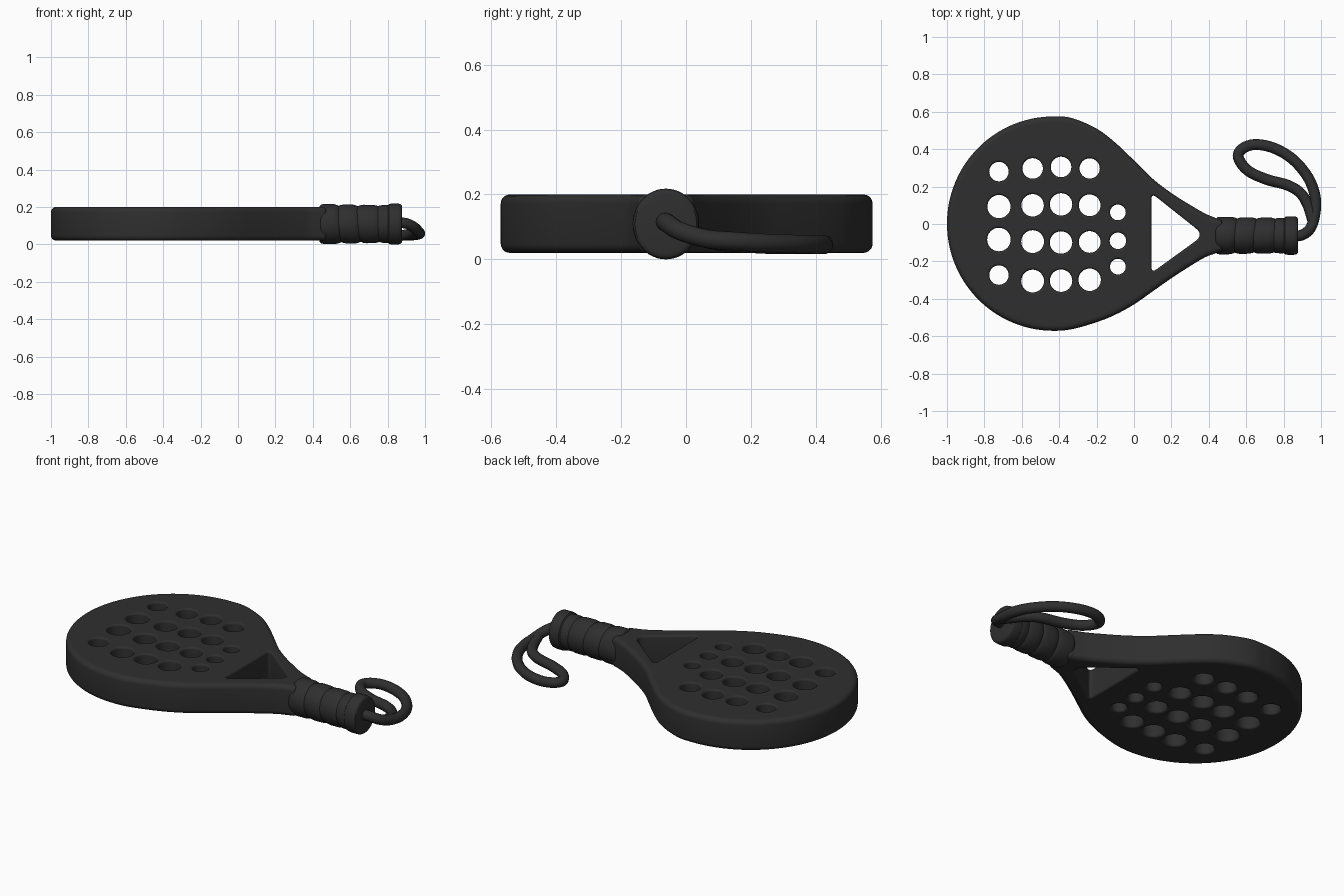
import bpy, bmesh, math
from mathutils import Vector

if "Cube" in bpy.data.objects:
    bpy.data.objects.remove(bpy.data.objects["Cube"])

black = bpy.data.materials.new("matte black")
black.diffuse_color = (0.028, 0.028, 0.028, 1)
black.use_nodes = True
black.node_tree.nodes["Principled BSDF"].inputs["Base Color"].default_value = black.diffuse_color


def finish(ob, angle=40):
    ob.data.materials.append(black)
    bpy.ops.object.select_all(action='DESELECT')
    bpy.context.view_layer.objects.active = ob
    ob.select_set(True)
    bpy.ops.object.shade_smooth_by_angle(angle=math.radians(angle))


def mesh_object(name, bm):
    bmesh.ops.recalc_face_normals(bm, faces=bm.faces[:])
    me = bpy.data.meshes.new(name)
    bm.to_mesh(me)
    bm.free()
    ob = bpy.data.objects.new(name, me)
    bpy.context.collection.objects.link(ob)
    finish(ob)
    return ob


def smooth_path(pts, steps, closed):
    """Catmull-Rom samples through the points."""
    p = [Vector(q) for q in pts]
    n = len(p)
    out = []
    for i in range(n if closed else n - 1):
        if closed:
            a, b, c, d = (p[(i + k) % n] for k in (-1, 0, 1, 2))
        else:
            a, b, c, d = (p[min(max(i + k, 0), n - 1)] for k in (-1, 0, 1, 2))
        for s in range(steps):
            t = s / steps
            out.append(0.5 * (2 * b + (c - a) * t + (2 * a - 5 * b + 4 * c - d) * t * t
                              + (3 * b - a - 3 * c + d) * t ** 3))
    if not closed:
        out.append(p[-1])
    return out


def circle(x, y, r, n=32):
    return [Vector((x + r * math.cos(2 * math.pi * i / n),
                    y + r * math.sin(2 * math.pi * i / n))) for i in range(n)]


def rounded(corners, n=6):
    """Counter-clockwise polygon with rounded corners given as (x, y, radius)."""
    out = []
    m = len(corners)
    for i, (x, y, r) in enumerate(corners):
        c = Vector((x, y))
        a = c + (Vector(corners[i - 1][:2]) - c).normalized() * r
        b = c + (Vector(corners[(i + 1) % m][:2]) - c).normalized() * r
        for k in range(n + 1):
            t = k / n
            out.append(a * (1 - t) ** 2 + c * 2 * t * (1 - t) + b * t * t)
    return out


Z0, Z1 = 0.02, 0.2


def wall(bm, loop, bevel, sign):
    """Rounded wall along a counter-clockwise loop; returns bottom and top edge loops."""
    n = len(loop)
    normals = []
    for i in range(n):
        t = (loop[(i + 1) % n] - loop[i - 1]).normalized()
        normals.append(Vector((t.y, -t.x)))
    low = [(bevel * 1.2, Z0)]
    for k in range(6):
        a = math.pi / 2 * k / 5
        low.append((bevel * (1 - math.sin(a)), Z0 + bevel * (1 - math.cos(a))))
    levels = low + [(o, Z0 + Z1 - z) for o, z in reversed(low)]
    rings = []
    for off, z in levels:
        rings.append([bm.verts.new((*(p - nn * off * sign), z)) for p, nn in zip(loop, normals)])
    for r, s in zip(rings, rings[1:]):
        for i in range(n):
            j = (i + 1) % n
            bm.faces.new((r[i], r[j], s[j], s[i]))
    return [[bm.edges.get((r[i], r[(i + 1) % n])) for i in range(n)] for r in (rings[0], rings[-1])]


# racket outline: round head running into the neck
head = [(-0.43 + 0.57 * math.cos(math.radians(a)), 0.002 + 0.573 * math.sin(math.radians(a)))
        for a in range(80, 281, 10)]
lower = [(-0.2, -0.525), (-0.1, -0.485), (0, -0.43), (0.1, -0.36), (0.2, -0.29), (0.3, -0.225),
         (0.38, -0.178), (0.44, -0.155), (0.475, -0.13)]
upper = [(0.475, 0.005), (0.44, 0.03), (0.38, 0.056), (0.3, 0.102), (0.2, 0.165), (0.1, 0.242),
         (0, 0.34), (-0.1, 0.435), (-0.2, 0.51)]
outline = smooth_path(head + lower + upper, 4, True)

# drilled holes, column by column: x, then (y, radius)
columns = {
    -0.722: [(0.28, .052), (0.093, .062), (-0.083, .063), (-0.273, .052)],
    -0.542: [(0.297, .055), (0.1, .06), (-0.094, .061), (-0.305, .061)],
    -0.39: [(0.305, .055), (0.105, .06), (-0.099, .06), (-0.303, .06)],
    -0.237: [(0.297, .054), (0.1, .058), (-0.096, .058), (-0.298, .06)],
    -0.086: [(0.062, .042), (-0.09, .044), (-0.228, .042)],
}
bm = bmesh.new()
loops = [wall(bm, outline, 0.028, 1)]
for x, items in columns.items():
    for y, r in items:
        loops.append(wall(bm, circle(x, y, r), 0.012, -1))

# triangular throat opening
throat = rounded([(0.093, 0.165, 0.035), (0.093, -0.262, 0.035), (0.375, -0.058, 0.06)])
loops.append(wall(bm, throat, 0.012, -1))

# faces of the racket
for side in (0, 1):
    edges = [e for pair in loops for e in pair[side]]
    bmesh.ops.triangle_fill(bm, use_beauty=True, use_dissolve=False, edges=edges, normal=(0, 0, 1))
mesh_object("racket_body", bm)

# wrapped grip: turned profile of (x, radius) with slightly slanted tape ridges
CY, CZ = -0.062, 0.109
profile = [(.435, .06), (.437, .096), (.445, .104), (.46, .107), (.52, .106), (.535, .102),
           (.545, .097), (.555, .101), (.575, .104), (.625, .103), (.64, .099), (.648, .095),
           (.66, .1), (.68, .103), (.73, .102), (.745, .098), (.752, .095), (.763, .1),
           (.795, .101), (.803, .1), (.808, .107), (.82, .109), (.855, .109), (.868, .107),
           (.875, .101), (.877, .09)]
bm = bmesh.new()
N = 48
rings = []
for x, r in profile:
    slant = 0.12 * max(0.0, math.sin(math.pi * (x - 0.435) / 0.37)) if x < 0.805 else 0
    ring = []
    for i in range(N):
        a = 2 * math.pi * i / N
        y, z = r * 0.94 * math.cos(a), r * math.sin(a)
        ring.append(bm.verts.new((x + slant * (y - z) * 0.7, CY + y, CZ + z)))
    rings.append(ring)
for r, s in zip(rings, rings[1:]):
    for i in range(N):
        j = (i + 1) % N
        bm.faces.new((r[i], r[j], s[j], s[i]))
bm.faces.new(rings[0])
bm.faces.new(rings[-1])
mesh_object("grip", bm)

# wrist strap: looped cord leaving the butt of the grip
path = [(.85, -.065, .115), (.90, -.058, .112), (.945, -.02, .088), (.968, .06, .064),
        (.968, .15, .056), (.93, .25, .05), (.85, .345, .047), (.75, .405, .045),
        (.65, .425, .045), (.58, .403, .045), (.558, .355, .045), (.61, .285, .045),
        (.71, .238, .046), (.82, .208, .048), (.89, .165, .05), (.93, .1, .056), (.955, .02, .074)]
pts = smooth_path(path, 6, False)
cu = bpy.data.curves.new("wrist_strap", 'CURVE')
cu.dimensions = '3D'
cu.bevel_depth = 0.029
cu.bevel_resolution = 5
cu.use_fill_caps = True
sp = cu.splines.new('POLY')
sp.points.add(len(pts) - 1)
for q, p in zip(sp.points, pts):
    q.co = (*p, 1)
strap = bpy.data.objects.new("wrist_strap", cu)
bpy.context.collection.objects.link(strap)
bpy.ops.object.select_all(action='DESELECT')
bpy.context.view_layer.objects.active = strap
strap.select_set(True)
bpy.ops.object.convert(target='MESH')
finish(bpy.context.view_layer.objects.active)
